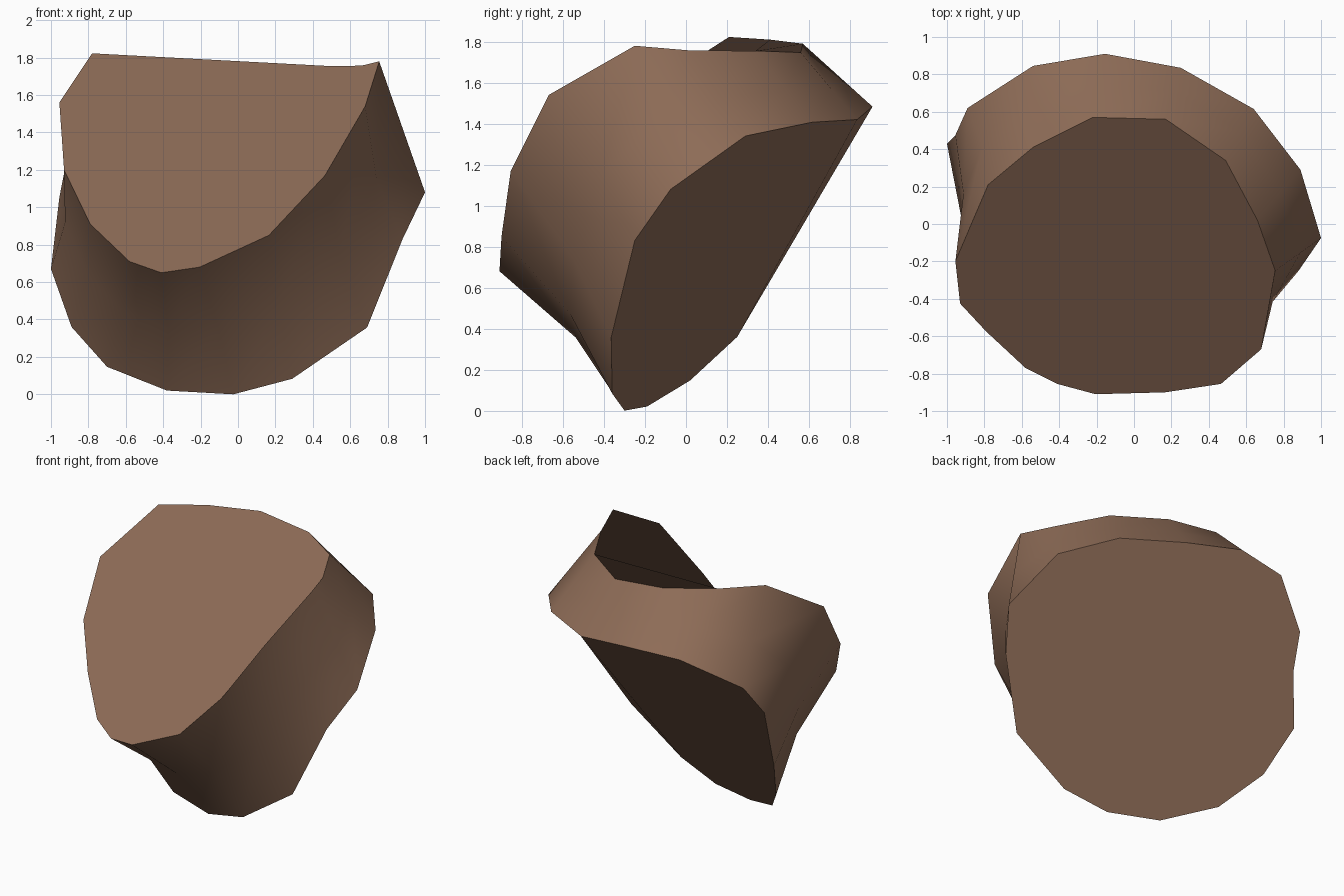
import bpy
import bmesh
from mathutils import Vector

if "Cube" in bpy.data.objects:
    bpy.data.objects.remove(bpy.data.objects["Cube"])

# Upper cut outline (16 points, anticlockwise seen from the upper front)
TOP = [(-.93, -.425, 1.20), (-.79, -.575, .91), (-.58, -.77, .71), (-.41, -.855, .65),
       (-.205, -.91, .68), (.165, -.90, .85), (.465, -.855, 1.17), (.68, -.67, 1.54),
       (.755, -.25, 1.78), (.66, .02, 1.757), (.49, .34, 1.755), (.17, .56, 1.747),
       (-.22, .57, 1.79), (-.54, .41, 1.81), (-.78, .21, 1.823), (-.955, -.20, 1.56)]

# Lower cut outline, point for point beneath the upper one
BOTTOM = [(-1.0, .43, .67), (-.89, .25, .36), (-.70, .02, .147), (-.38, -.19, .02),
          (-.025, -.30, 0), (.29, -.36, .083), (.69, -.365, .357), (.88, -.25, .83),
          (1.0, -.075, 1.08), (.89, .29, 1.34), (.64, .615, 1.407), (.25, .835, 1.42),
          (-.155, .91, 1.483), (-.54, .845, 1.465), (-.89, .62, 1.268), (-.955, .475, 1.054)]

# How far the waist is pinched in, around the outline
PINCH = [.95, .94, .94, .935, .935, .935, .94, .945, 1, 1, 1, 1, 1, .98, .96, .95]


def fan(hub, *rim):
    """Triangles joining a hub point to a run of outline points."""
    return [(hub, a, b) for a, b in zip(rim, rim[1:])]


# Facets of the two slightly folded cuts, as outline indices
TOP_FACETS = [(5, 6, 7, 8, 9), (10, 11, 12, 13)] + fan(5, 9, 10, 13, 14, 15, 0, 1, 2, 3, 4)
BOTTOM_FACETS = fan(11, 4, 5, 6, 7, 8, 9, 10) + [(1, 2, 3, 4, 11, 12)] + fan(12, 13, 14, 15, 0, 1)

top = [Vector(p) for p in TOP]
bottom = [Vector(p) for p in BOTTOM]
n = len(top)
centre = sum(top + bottom, Vector()) / (2 * n)
waist = [centre + (a.lerp(b, 0.55) - centre) * k for a, b, k in zip(top, bottom, PINCH)]


def outline_normal(points):
    """Average direction of a closed outline."""
    return sum((a.cross(b) for a, b in zip(points, points[1:] + points[:1])), Vector()).normalized()


bm = bmesh.new()
rings = [[bm.verts.new(p) for p in ring] for ring in (bottom, waist, top)]

# Smooth side wall
for low, high in zip(rings, rings[1:]):
    for i in range(n):
        j = (i + 1) % n
        bm.faces.new((low[i], low[j], high[j], high[i])).smooth = True
wall_faces = len(bm.faces)

# Cut faces with crisp rims
for facet in TOP_FACETS:
    bm.faces.new([rings[2][i] for i in facet])
for facet in BOTTOM_FACETS:
    bm.faces.new([rings[0][i] for i in reversed(facet)])
for ring in (rings[0], rings[2]):
    for i in range(n):
        bm.edges.get((ring[i], ring[(i + 1) % n])).smooth = False

mesh = bpy.data.meshes.new("chunk")
bm.to_mesh(mesh)
bm.free()
chunk = bpy.data.objects.new("chunk", mesh)
bpy.context.collection.objects.link(chunk)

# Each cut shades as a single flat face
up, down = outline_normal(top), -outline_normal(bottom)
normals = [Vector((0, 0, 0)) for _ in mesh.loops]
for face in mesh.polygons[wall_faces:]:
    is_top = face.index < wall_faces + len(TOP_FACETS)
    for loop in face.loop_indices:
        normals[loop] = up if is_top else down
mesh.normals_split_custom_set(normals)

# One plain brown
brown = bpy.data.materials.new("earth brown")
brown.diffuse_color = (0.27, 0.15, 0.095, 1)
brown.use_nodes = True
brown.node_tree.nodes["Principled BSDF"].inputs["Base Color"].default_value = brown.diffuse_color
mesh.materials.append(brown)
